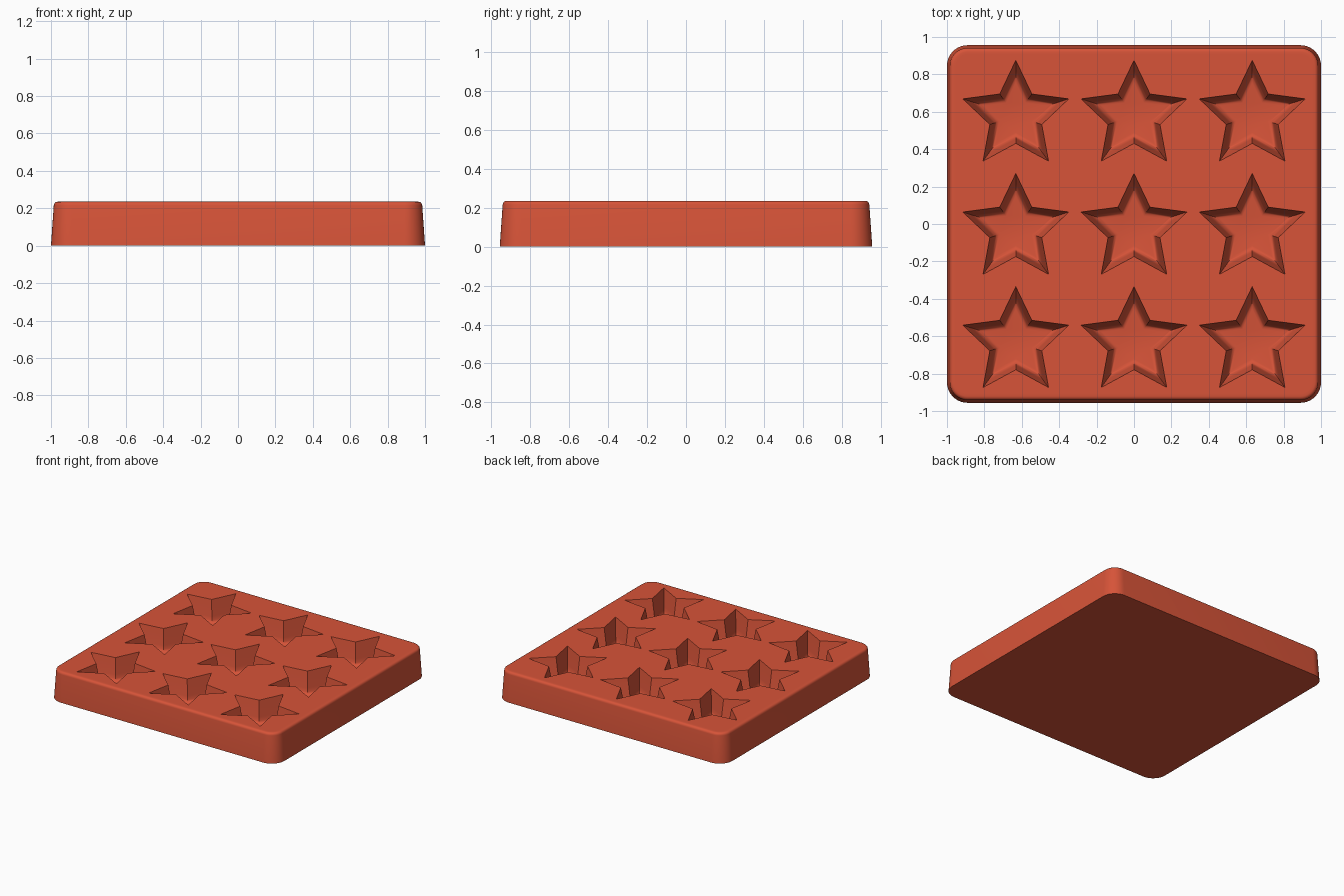
import bpy
import bmesh
import math

old = bpy.data.objects.get("Cube")
if old:
    bpy.data.objects.remove(old, do_unlink=True)

HALF_X, HALF_Y, HEIGHT, CORNER = 1.0, 0.956, 0.235, 0.11

clay = bpy.data.materials.new("terracotta_red")
clay.use_nodes = True
colour = (0.68, 0.088, 0.04, 1)
clay.diffuse_color = colour
bsdf = clay.node_tree.nodes["Principled BSDF"]
bsdf.inputs["Base Color"].default_value = colour
bsdf.inputs["Roughness"].default_value = 0.6


def rounded_outline(inset, z, steps=10):
    """Rounded rectangle, counter-clockwise."""
    r = CORNER - inset
    points = []
    for i, (sx, sy) in enumerate([(1, 1), (-1, 1), (-1, -1), (1, -1)]):
        for s in range(steps + 1):
            a = math.radians(90) * (i + s / steps)
            points.append((sx * (HALF_X - CORNER) + r * math.cos(a),
                           sy * (HALF_Y - CORNER) + r * math.sin(a), z))
    return points


def star_outline(cx, cy, scale, z, outer=0.298, inner=0.146):
    """Five-pointed star with one point towards the back."""
    points = []
    for i in range(10):
        r = scale * (inner if i % 2 else outer)
        a = math.radians(90 + 36 * i)
        points.append((cx + r * math.cos(a), cy + r * math.sin(a), z))
    return points


def loft(bm, outlines):
    """Join stacked outlines with quads and cap both ends."""
    rings = [[bm.verts.new(p) for p in o] for o in outlines]
    for low, high in zip(rings, rings[1:]):
        n = len(low)
        for i in range(n):
            j = (i + 1) % n
            bm.faces.new((low[i], low[j], high[j], high[i]))
    bm.faces.new(rings[0][::-1])
    bm.faces.new(rings[-1])


def make_object(name, bm):
    bmesh.ops.recalc_face_normals(bm, faces=bm.faces)
    mesh = bpy.data.meshes.new(name)
    bm.to_mesh(mesh)
    bm.free()
    mesh.materials.append(clay)
    obj = bpy.data.objects.new(name, mesh)
    bpy.context.collection.objects.link(obj)
    return obj


# Tray block: tapered walls, rounded upper edge, flat rim around the top
levels = [(0, 0), (0.015, HEIGHT - 0.02)]
for k in range(1, 5):
    a = math.radians(90) * k / 4
    levels.append((0.035 - 0.02 * math.cos(a), HEIGHT - 0.02 + 0.02 * math.sin(a)))
levels.append((0.05, HEIGHT))
bm = bmesh.new()
loft(bm, [rounded_outline(inset, z) for inset, z in levels])
tray = make_object("star_mould_tray", bm)

# Star hollows: slightly tapered walls with a rounded foot
hollow = [(0.6, 0.06), (0.67, 0.062), (0.74, 0.069), (0.80, 0.084),
          (0.84, 0.11), (1.0, HEIGHT), (1.026, HEIGHT + 0.02)]
bm = bmesh.new()
for col in (-1, 0, 1):
    for row in (-1, 0, 1):
        loft(bm, [star_outline(0.632 * col, 0.605 * row - 0.028, s, z)
                  for s, z in hollow])
cutter = make_object("star_cutter", bm)
cutter.hide_render = True

# Cut the hollows, then keep only the finished tray
cut = tray.modifiers.new("star_hollows", "BOOLEAN")
cut.operation = "DIFFERENCE"
cut.solver = "EXACT"
cut.object = cutter
bpy.context.view_layer.update()
graph = bpy.context.evaluated_depsgraph_get()
finished = bpy.data.meshes.new_from_object(tray.evaluated_get(graph))
tray.modifiers.clear()
tray.data = finished
bpy.data.objects.remove(cutter, do_unlink=True)

# Smooth the rounded edges, keep the star ridges crisp
bpy.ops.object.select_all(action="DESELECT")
tray.select_set(True)
bpy.context.view_layer.objects.active = tray
bpy.ops.object.shade_smooth_by_angle(angle=math.radians(35))
